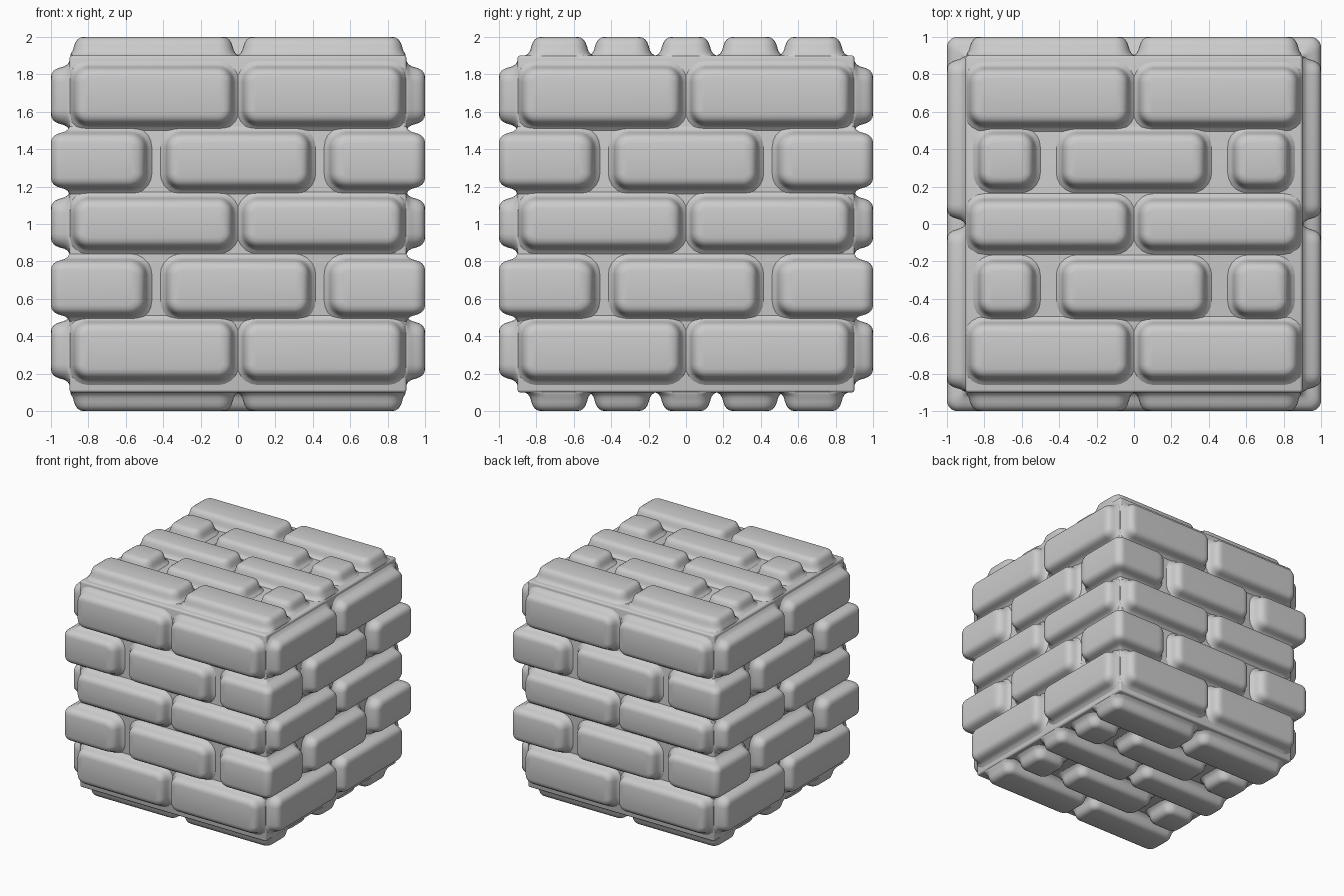
import bpy, bmesh
from math import sin, cos, pi
from mathutils import Matrix, Vector

if "Cube" in bpy.data.objects:
    bpy.data.objects.remove(bpy.data.objects["Cube"])

C = 0.9          # half size of the mortar core
R = 0.08         # plan corner radius of a brick
# brick cross-section: (inset from outline, height above core)
PROFILE = [(-.04, -.01), (-.03, .0), (-.013, .01), (-.002, .028), (.004, .05),
           (.012, .071), (.022, .085), (.037, .095), (.058, .1)]


def half_ring(hu, hv, inset, extra):
    hu, hv, r = hu - inset, hv - inset, max(R - inset, .025)
    n = 5
    right = [(hu - r + r * cos(pi / 2 * i / n), hv - r + r * sin(pi / 2 * i / n)) for i in range(n + 1)]
    left = [(-u, v) for u, v in reversed(right)]
    return right + [(u, hv) for u in extra] + left


def brick(bm, hu, hv, place, extra=()):
    """Loft a pillow-shaped brick; place(u, v, h) maps it onto the core."""
    rings = []
    for inset, h in PROFILE:
        up = half_ring(hu, hv, inset, extra)
        loop = up + [(u, -v) for u, v in reversed(up)]
        rings.append([bm.verts.new(place(u, v, h)) for u, v in loop])
    n = len(rings[0])
    for a, b in zip(rings, rings[1:]):
        for i in range(n):
            j = (i + 1) % n
            bm.faces.new((a[i], a[j], b[j], b[i]))
    top = rings[-1]
    for i in range(n // 2 - 1):
        bm.faces.new((top[i], top[i + 1], top[n - 2 - i], top[n - 1 - i]))


def finish(bm, name):
    bmesh.ops.recalc_face_normals(bm, faces=bm.faces)
    # the lofts are open underneath: make sure they face away from the core
    for f in bm.faces:
        f.smooth = True
    me = bpy.data.meshes.new(name)
    bm.to_mesh(me)
    bm.free()
    ob = bpy.data.objects.new(name, me)
    bpy.context.collection.objects.link(ob)
    return ob


def lim(x):
    return max(-C + .006, min(C - .006, x))


def flat(bm, u0, u1, v0, v1, M):
    """Brick on a flat face: local u, v on the face and h outward."""
    cu, cv = (u0 + u1) / 2, (v0 + v1) / 2
    brick(bm, (u1 - u0) / 2, (v1 - v0) / 2,
          lambda u, v, h: M @ Vector((lim(cu + u), lim(cv + v), C + h)))


def corner(bm, v0, v1, M):
    """Brick bent round a vertical edge of the core."""
    L, cv = .41, (v0 + v1) / 2

    def place(u, v, h):
        s = u * (L + h) / L
        rho = .01 + .5 * h
        if abs(s) < rho:
            a = pi / 4 * s / rho
            x = C + h - rho + rho * sin(pi / 4 + a)
            y = -(C + h - rho + rho * cos(pi / 4 + a))
        elif s < 0:
            x, y = C + h + s, -C - h
        else:
            x, y = C + h, -C - h + s
        return M @ Vector((x, y, 1 + cv + v))
    brick(bm, L, (v1 - v0) / 2, place, [.072 - .012 * i for i in range(13)])


LONG = [(-.88, -.025), (.025, .88)]
MID = (-.385, .385)
UP = Matrix.Translation((0, 0, 1))
FRONT = UP @ Matrix.Rotation(pi / 2, 4, 'X')

# mortar core
bm = bmesh.new()
bmesh.ops.create_cube(bm, size=2 * C, matrix=UP)
bmesh.ops.bevel(bm, geom=bm.edges[:], offset=.015, segments=3, profile=.5, affect='EDGES')
core = finish(bm, "mortar_core")
core.data.shade_smooth()

# four walls and their corner bricks
for k, side in enumerate(("front", "right", "back", "left")):
    turn = Matrix.Rotation(k * pi / 2, 4, 'Z')
    bm = bmesh.new()
    for v0, v1 in ((-.83, -.52), (-.13, .14), (.53, .84)):
        for u0, u1 in LONG:
            flat(bm, u0, u1, v0, v1, turn @ FRONT)
    for v0, v1 in ((-.49, -.19), (.19, .49)):
        flat(bm, *MID, v0, v1, turn @ FRONT)
    finish(bm, side + "_bricks")
    bm = bmesh.new()
    for v0, v1 in ((-.49, -.19), (.19, .49)):
        corner(bm, v0, v1, turn)
    finish(bm, side + "_corner_bricks")

# top and bottom bricks
for name, M in (("top_bricks", UP), ("bottom_bricks", UP @ Matrix.Scale(-1, 4, (0, 0, 1)))):
    bm = bmesh.new()
    for v0, v1 in ((-.83, -.525), (-.132, .132), (.525, .835)):
        for u0, u1 in LONG:
            flat(bm, u0, u1, v0, v1, M)
    for v0, v1 in ((-.49, -.195), (.195, .49)):
        for u0, u1 in ((-.83, -.53), MID, (.53, .83)):
            flat(bm, u0, u1, v0, v1, M)
    finish(bm, name)
